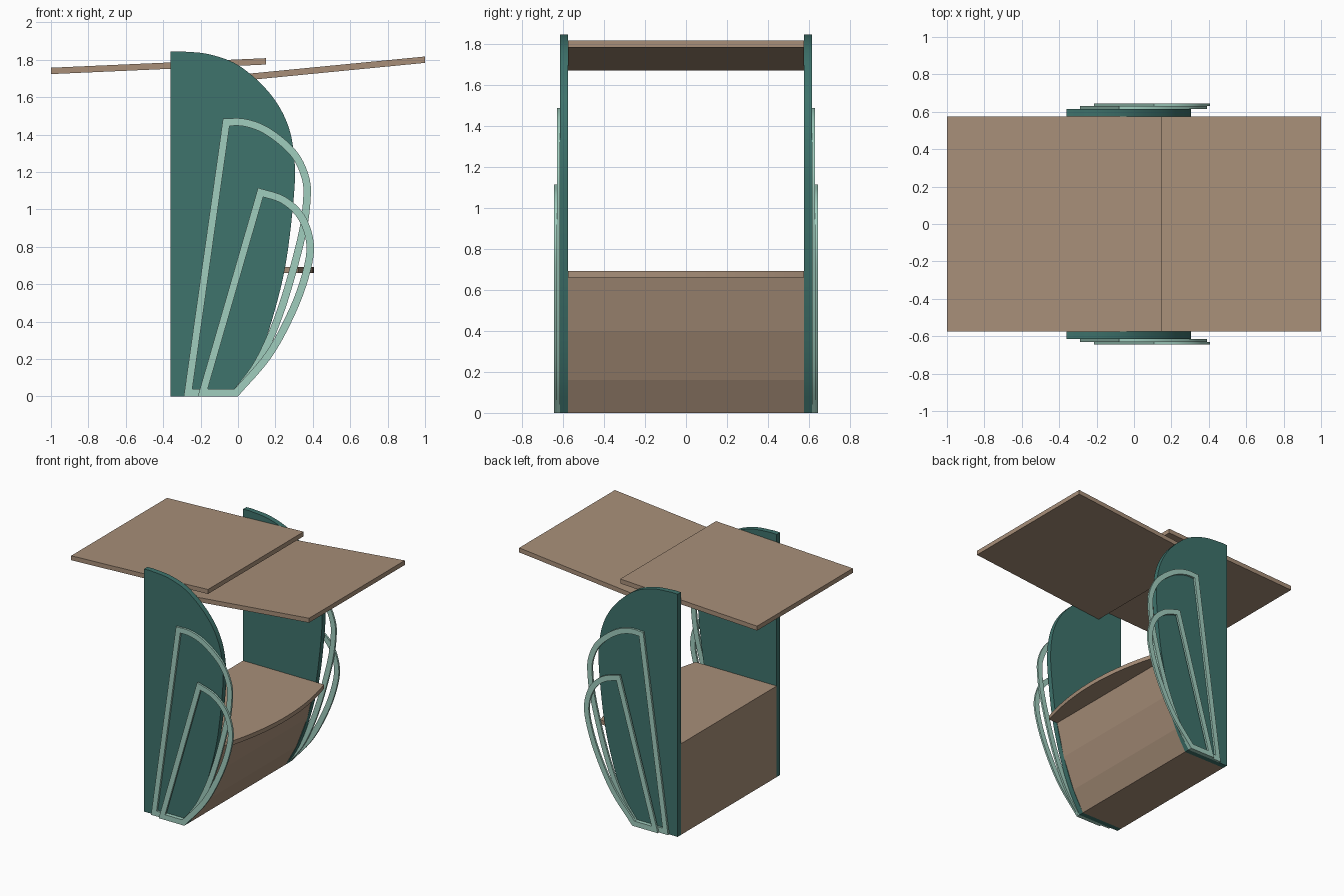
import bpy, bmesh, math
from mathutils import Vector

if "Cube" in bpy.data.objects:
    bpy.data.objects.remove(bpy.data.objects["Cube"])


def material(name, rgb):
    m = bpy.data.materials.new(name)
    lin = [((c / 255 + 0.055) / 1.055) ** 2.4 for c in rgb]
    m.diffuse_color = (*lin, 1)
    m.use_nodes = True
    m.node_tree.nodes["Principled BSDF"].inputs["Base Color"].default_value = m.diffuse_color
    return m


WOOD = material("light wood", (168, 143, 121))
TEAL = material("dark teal", (62, 115, 108))
MINT = material("pale mint", (160, 205, 190))


def spline(pts, n=6):
    """Smooth curve through the given 2D points."""
    p = [Vector(q) for q in pts]
    p = [2 * p[0] - p[1]] + p + [2 * p[-1] - p[-2]]
    out = []
    for i in range(1, len(p) - 2):
        a, b, c, d = p[i - 1:i + 3]
        for k in range(n):
            t = k / n
            out.append(0.5 * (2 * b + (c - a) * t + (2 * a - 5 * b + 4 * c - d) * t * t
                              + (3 * b - a - 3 * c + d) * t ** 3))
    return out + [p[-2]]


def inset(pts, w):
    """Inner outline of a clockwise polygon, offset by w."""
    out = []
    for i, p in enumerate(pts):
        d1 = (p - pts[i - 1]).normalized()
        d2 = (pts[(i + 1) % len(pts)] - p).normalized()
        n1, n2 = Vector((d1.y, -d1.x)), Vector((d2.y, -d2.x))
        out.append(p + (n1 + n2) * (w / (1 + n1.dot(n2))))
    return out


def finish(name, bm, mat, mirror=False, smooth=False):
    bmesh.ops.recalc_face_normals(bm, faces=bm.faces)
    me = bpy.data.meshes.new(name)
    bm.to_mesh(me)
    bm.free()
    me.materials.append(mat)
    ob = bpy.data.objects.new(name, me)
    bpy.context.collection.objects.link(ob)
    if mirror:
        m = ob.modifiers.new("Mirror", 'MIRROR')
        m.use_axis = (False, True, False)
    if smooth:
        bpy.ops.object.select_all(action='DESELECT')
        ob.select_set(True)
        bpy.context.view_layer.objects.active = ob
        bpy.ops.object.shade_smooth_by_angle(angle=math.radians(30))
    return ob


def prism(name, pts, lo, hi, mat, axis='y', **kw):
    """Extrude an outline along y (xz outline) or z (xy outline)."""
    bm = bmesh.new()
    place = (lambda p, h: (p[0], h, p[1])) if axis == 'y' else (lambda p, h: (p[0], p[1], h))
    a = [bm.verts.new(place(p, lo)) for p in pts]
    b = [bm.verts.new(place(p, hi)) for p in pts]
    bm.faces.new(a)
    bm.faces.new(b)
    for i in range(len(pts)):
        bm.faces.new((a[i - 1], a[i], b[i], b[i - 1]))
    return finish(name, bm, mat, **kw)


def frame(name, pts, w, lo, hi, mat):
    """Flat closed band following an xz outline."""
    bm = bmesh.new()
    rings = [[bm.verts.new((p.x, y, p.y)) for p in o]
             for o, y in ((pts, lo), (pts, hi), (inset(pts, w), hi), (inset(pts, w), lo))]
    for r in range(4):
        a, b = rings[r - 1], rings[r]
        for i in range(len(pts)):
            bm.faces.new((a[i - 1], a[i], b[i], b[i - 1]))
    return finish(name, bm, mat, mirror=True, smooth=True)


W = 0.575  # half width between the side panels

# Side panels
edge = spline([(-0.31, 1.845), (-0.15, 1.828), (0.01, 1.765), (0.17, 1.62), (0.267, 1.45),
               (0.303, 1.25), (0.295, 1.03), (0.25, 0.68), (0.17, 0.37), (0.09, 0.16), (0, 0)])
prism("side_panel", [Vector((-0.36, 0)), Vector((-0.36, 1.843))] + edge,
      W, 0.615, TEAL, mirror=True, smooth=True)

# Leaf-shaped bands on the outside of the panels
large = spline([(-0.08, 1.485), (0.04, 1.483), (0.17, 1.433), (0.31, 1.315), (0.378, 1.18),
                (0.388, 1.05), (0.355, 0.83), (0.25, 0.46), (0.13, 0.18), (0, 0)])
frame("large_leaf_band", [Vector((-0.29, 0))] + large, 0.04, W + 0.04, 0.63, MINT)
small = spline([(0.107, 1.115), (0.25, 1.068), (0.355, 0.97), (0.405, 0.82), (0.385, 0.66),
                (0.31, 0.45), (0.18, 0.21), (0, 0)])
frame("small_leaf_band", [Vector((-0.215, 0))] + small, 0.04, 0.63, 0.645, MINT)

# Counter body with faceted front, and bowed counter top
prism("counter_body", [(-0.36, 0), (-0.36, 0.66), (0.243, 0.66), (0.18, 0.40), (0.088, 0.16), (0, 0)],
      -W, W, WOOD)
bow = [(0.32 + 0.085 * (1 - (k / 12) ** 2), W * k / 12) for k in range(-12, 13)]
prism("counter_top", [(-0.36, -W)] + bow + [(-0.36, W)], 0.66, 0.692, WOOD, axis='z')

# Two overlapping tilted roof boards
for name, x0, z0, x1, z1 in (("left_roof_board", -1, 1.757, 0.15, 1.808),
                             ("right_roof_board", -0.15, 1.705, 1, 1.817)):
    t = 0.034
    prism(name, [(x0, z0 - t), (x0, z0), (x1, z1), (x1, z1 - t)], -W, W, WOOD)
